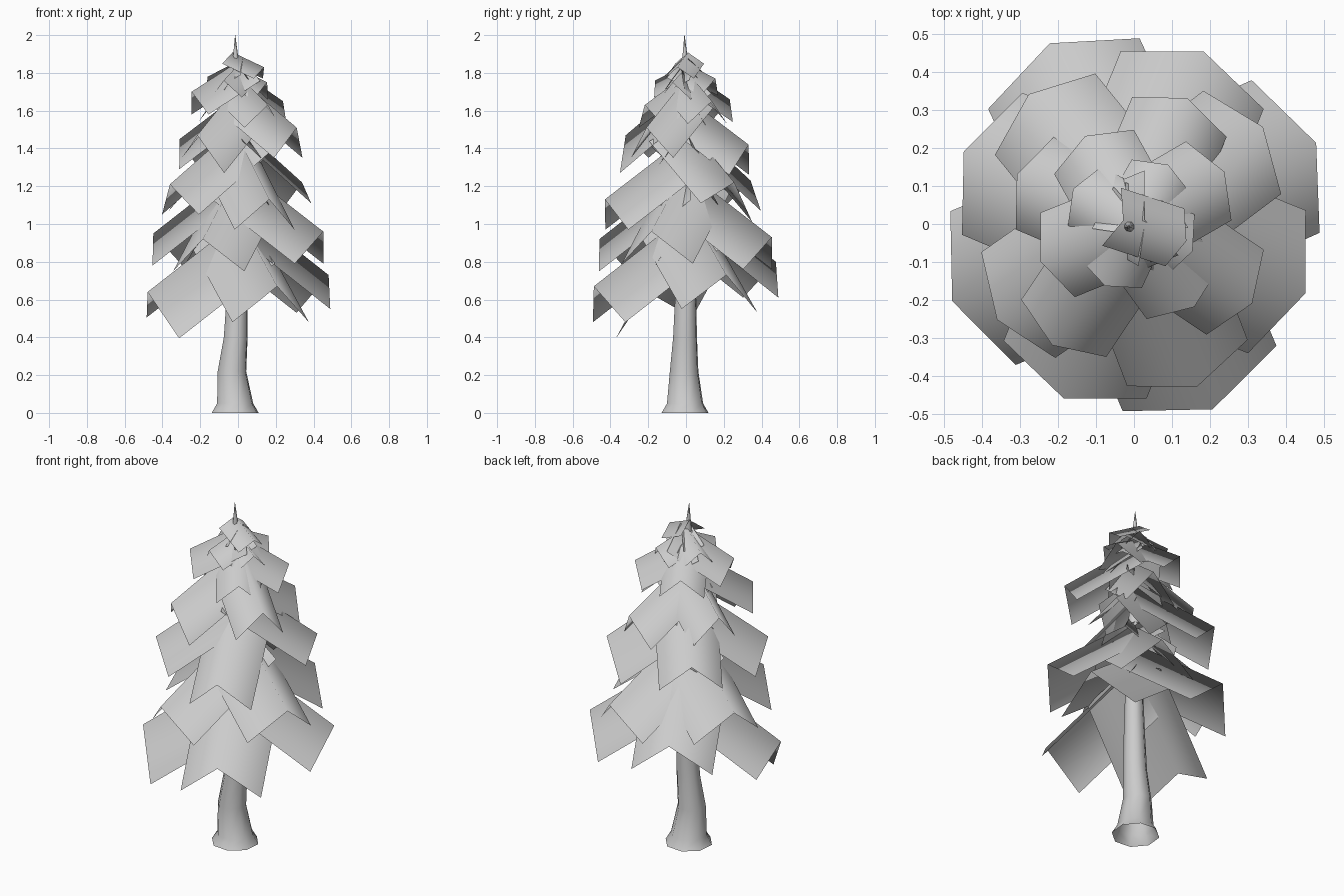
import bpy
from math import sin, cos, pi, radians
from mathutils import Vector

if "Cube" in bpy.data.objects:
    bpy.data.objects.remove(bpy.data.objects["Cube"])


def make(name, verts, faces):
    mesh = bpy.data.meshes.new(name)
    mesh.from_pydata(verts, [], faces)
    mesh.update()
    ob = bpy.data.objects.new(name, mesh)
    bpy.context.collection.objects.link(ob)
    for p in mesh.polygons:
        p.use_smooth = True
    return ob


# Trunk: lofted rings (z, centre x, centre y, radius) running up to the spire
rings = [(0, -.015, -.005, .13), (.05, -.015, -.005, .1), (.22, -.032, -.01, .079),
         (.4, -.012, -.005, .066), (.6, -.005, -.002, .059), (1.0, 0, 0, .045),
         (1.5, -.005, 0, .025), (1.86, -.012, -.005, .017), (2.0, -.015, -.008, .001)]
N = 8
verts = [(cx + r * cos(2 * pi * i / N + .3), cy + r * sin(2 * pi * i / N + .3), z)
         for z, cx, cy, r in rings for i in range(N)]
faces = [(k * N + i, k * N + (i + 1) % N, (k + 1) * N + (i + 1) % N, (k + 1) * N + i)
         for k in range(len(rings) - 1) for i in range(N)]
make("trunk", verts, faces)


# Bough: a sheet folded like a tent along a ridge that slopes down from the trunk
def bough(angle, radius, z, half_width, drop, roll, slope, inner=-.03):
    a = radians(angle)
    out = Vector((cos(a), sin(a), 0))
    side = Vector((-sin(a), cos(a), 0))
    up = Vector((0, 0, 1))
    tip = out * radius + up * z
    root = out * inner + up * (z + slope * (radius - inner))
    back = -out * half_width * .4 - up * drop
    left = back + side * half_width - up * roll
    right = back - side * half_width + up * roll
    return [root + right, tip + right, tip, root, tip + left, root + left]


# Tiers: (half width, drop, ridge slope, [(angle, ridge radius, tip height, roll)])
tiers = [
    (.22, .19, .72, [(24, .525, .73, .01), (115, .525, .80, 0),
                     (203, .52, .64, .055), (293, .53, .67, 0)]),
    (.203, .17, .72, [(68, .49, .93, 0), (157, .487, .95, 0),
                      (248, .495, .92, 0), (338, .487, .96, 0)]),
    (.17, .16, .72, [(37, .425, 1.22, .05), (129, .44, 1.23, 0),
                     (215, .44, 1.21, 0), (291, .46, 1.13, 0)]),
    (.135, .16, .70, [(67, .36, 1.42, 0), (157, .335, 1.45, 0),
                      (236, .385, 1.47, .04), (326, .375, 1.51, 0)]),
    (.12, .12, .60, [(30, .275, 1.65, 0), (119, .265, 1.66, 0),
                     (202, .265, 1.70, 0), (306, .27, 1.63, 0)]),
    (.09, .09, .45, [(60, .18, 1.77, 0), (150, .185, 1.78, 0),
                     (245, .18, 1.76, 0), (335, .17, 1.75, 0)]),
    (.08, .06, .45, [(342, .145, 1.83, 0)]),
]
for n, (width, drop, slope, cards) in enumerate(tiers):
    verts, faces = [], []
    for angle, radius, z, roll in cards:
        b = len(verts)
        verts += bough(angle, radius, z, width, drop, roll, slope)
        faces += [(b, b + 1, b + 2, b + 3), (b + 3, b + 2, b + 4, b + 5)]
    make(f"foliage_tier_{n + 1}", verts, faces)
